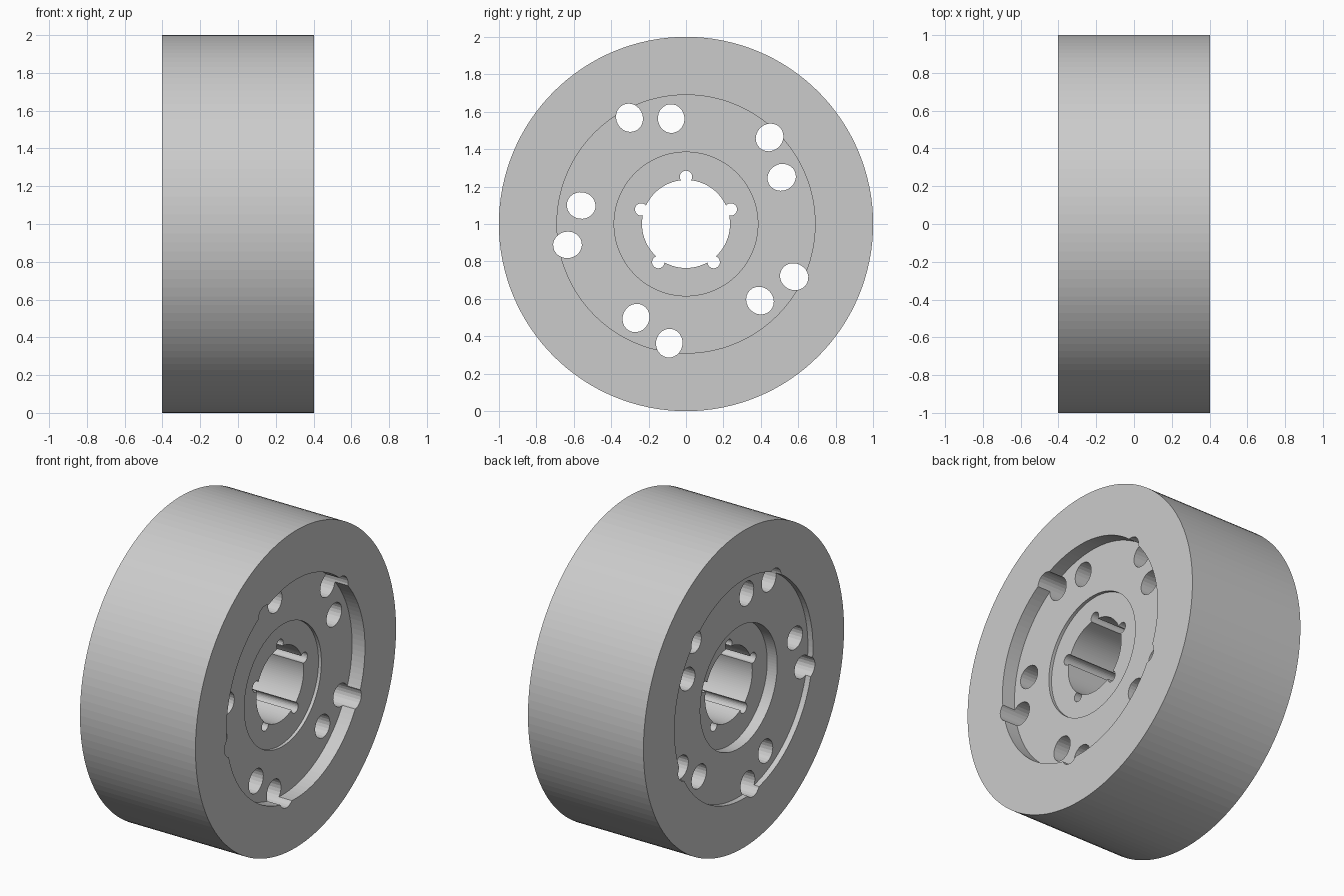
import bpy, bmesh, math
from mathutils import Matrix, Vector

if "Cube" in bpy.data.objects:
    bpy.data.objects.remove(bpy.data.objects["Cube"])

HALF = 0.403          # half width of the wheel
SEGMENTS = 128

grey = bpy.data.materials.new("light grey")
grey.use_nodes = True
grey.diffuse_color = (0.6, 0.6, 0.6, 1)
grey.node_tree.nodes["Principled BSDF"].inputs["Base Color"].default_value = (0.6, 0.6, 0.6, 1)


def make_object(name, bm):
    bmesh.ops.recalc_face_normals(bm, faces=bm.faces)
    mesh = bpy.data.meshes.new(name)
    bm.to_mesh(mesh)
    bm.free()
    mesh.materials.append(grey)
    obj = bpy.data.objects.new(name, mesh)
    bpy.context.collection.objects.link(obj)
    obj.location.z = 1
    return obj


def lathe(name, profile):
    """Turn a closed (x, radius) profile around the x axis."""
    bm = bmesh.new()
    rings = []
    for i in range(SEGMENTS):
        a = math.tau * i / SEGMENTS
        rings.append([bm.verts.new((x, r * math.cos(a), r * math.sin(a))) for x, r in profile])
    n = len(profile)
    for i, ring in enumerate(rings):
        following = rings[(i + 1) % SEGMENTS]
        for j in range(n):
            k = (j + 1) % n
            bm.faces.new((ring[j], ring[k], following[k], following[j]))
    return make_object(name, bm)


def add_pin(bm, radius, degrees, radial, tangential):
    """Add an oval cutter along x at a polar position on the wheel face."""
    matrix = (Matrix.Rotation(math.radians(degrees), 4, "X")
              @ Matrix.Translation((0, radius, 0))
              @ Matrix.Diagonal((1, radial, tangential, 1))
              @ Matrix.Rotation(math.pi / 2, 4, "Y"))
    bmesh.ops.create_cone(bm, cap_ends=True, segments=24, radius1=1, radius2=1,
                          depth=HALF * 3, matrix=matrix)


# Wheel body: rim, recessed web and stepped hub around an open bore
right_web, right_hub = HALF - 0.09, HALF - 0.11
left_web, left_hub = -HALF + 0.035, -HALF + 0.105
wheel = lathe("wheel", [
    (-HALF, 1), (HALF, 1), (HALF, 0.69), (right_web, 0.69),
    (right_web, 0.384), (right_hub, 0.384), (right_hub, 0.235),
    (left_hub, 0.235), (left_hub, 0.384), (left_web, 0.384),
    (left_web, 0.69), (-HALF, 0.69)])

# Paired bolt holes and bore keyways, five of each around the axis
bm = bmesh.new()
for i in range(5):
    turn = i * 72
    add_pin(bm, 0.643, 118 + turn, 0.077, 0.071)
    add_pin(bm, 0.569, 98 + turn, 0.077, 0.071)
    add_pin(bm, 0.252, 90 + turn, 0.033, 0.033)
cutter = make_object("hole_cutter", bm)
cutter.hide_render = True

drill = wheel.modifiers.new("drill", "BOOLEAN")
drill.operation = "DIFFERENCE"
drill.solver = "EXACT"
drill.object = cutter

bpy.context.view_layer.objects.active = wheel
wheel.select_set(True)
bpy.ops.object.modifier_apply(modifier=drill.name)
bpy.data.objects.remove(cutter)
bpy.ops.object.shade_flat()
